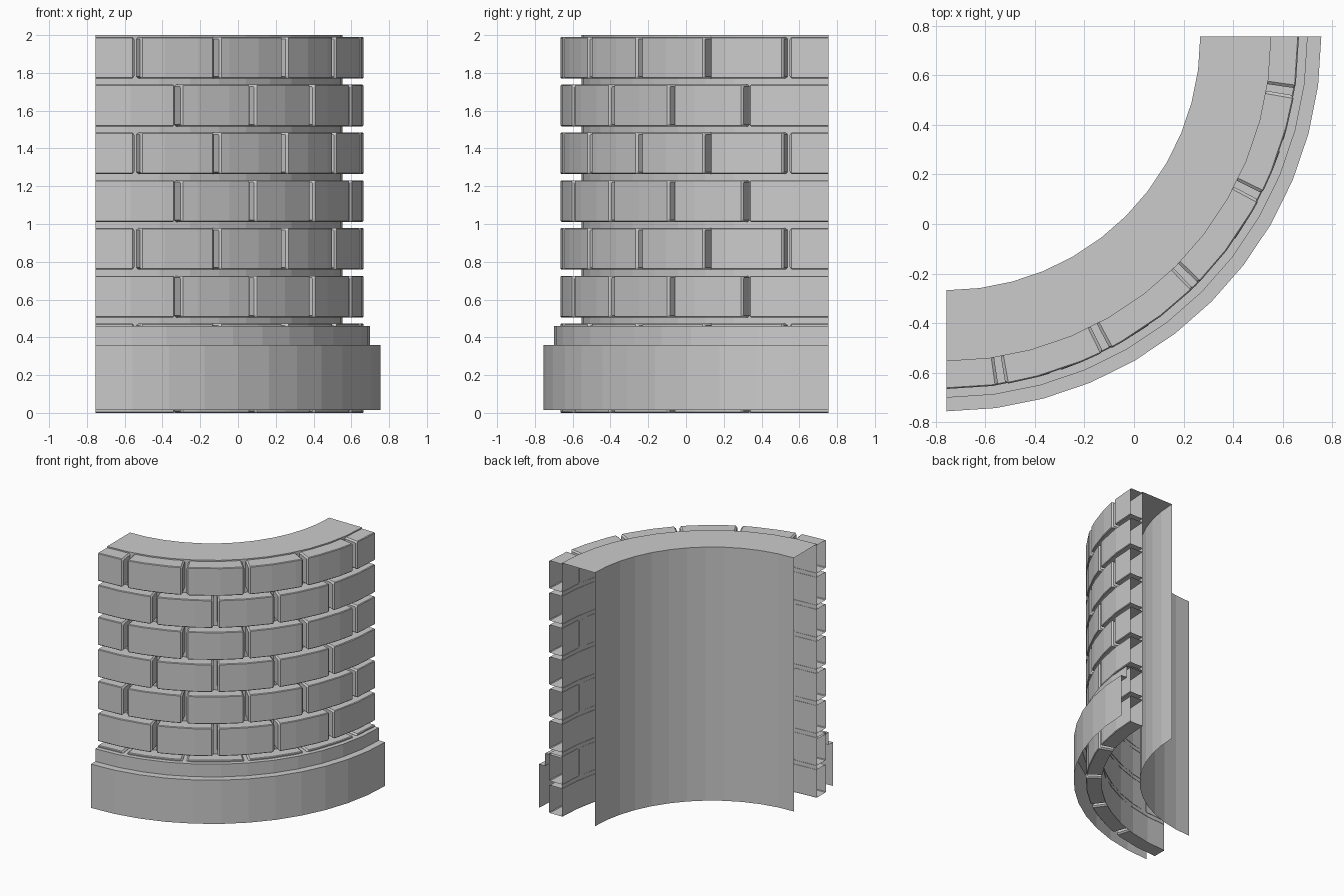
import bpy, bmesh
from math import sin, cos, radians

if "Cube" in bpy.data.objects:
    bpy.data.objects.remove(bpy.data.objects["Cube"])

CX, CY = -0.755, 0.755      # centre of the quarter tower
STEP = 7.5                  # degrees per facet
BEV = 0.01


def point(r, a, z):
    t = radians(a)
    return (CX + r * sin(t), CY - r * cos(t), z)


def sweep(bm, rings, cap_start=False, cap_end=False):
    """Join a list of (angle, profile) rings; profile = [(radius, z), ...]."""
    rows = [[bm.verts.new(point(r, a, z)) for r, z in prof] for a, prof in rings]
    for p, q in zip(rows, rows[1:]):
        for i in range(len(p) - 1):
            bm.faces.new((p[i], q[i], q[i + 1], p[i + 1]))
    if cap_start:
        bm.faces.new(rows[0])
    if cap_end:
        bm.faces.new(rows[-1][::-1])


def finish(bm, name):
    me = bpy.data.meshes.new(name)
    bm.to_mesh(me)
    bm.free()
    ob = bpy.data.objects.new(name, me)
    bpy.context.collection.objects.link(ob)
    return ob


def shell(name, prof):
    bm = bmesh.new()
    sweep(bm, [(i * STEP, prof) for i in range(13)])
    return finish(bm, name)


def brick(bm, a0, a1, z0, z1):
    """Curved brick, open at the two cut ends of the quarter ring."""
    r0, r1, b = 1.305, 1.42, BEV
    full = [(r0, z0), (r1 - b / 2, z0), (r1, z0 + b / 2),
            (r1, z1 - b / 2), (r1 - b / 2, z1), (r0, z1)]
    small = [(r0, z0 + b), (r1 - 1.5 * b, z0 + b), (r1 - b, z0 + 1.5 * b),
             (r1 - b, z1 - 1.5 * b), (r1 - b * 1.5, z1 - b), (r0, z1 - b)]
    cap0, cap1 = a0 > 0.1, a1 < 89.9
    e = 0.5
    s = a0 + (e if cap0 else 0)
    f = a1 - (e if cap1 else 0)
    mids = [i * STEP for i in range(13) if s + 0.3 < i * STEP < f - 0.3]
    rings = [(a, full) for a in [s] + mids + [f]]
    if cap0:
        rings.insert(0, (a0, small))
    if cap1:
        rings.append((a1, small))
    sweep(bm, rings, cap0, cap1)


# Wall core: inner face, top and outer face, open below and at the ends
shell("wall_core", [(1.308, 0), (1.308, 2), (1.022, 2), (1.022, 0)])

# Stepped plinth around the foot
shell("plinth", [(1.51, 0.015), (1.51, 0.36), (1.455, 0.36),
                 (1.455, 0.46), (1.308, 0.46)])

# Eight brick courses with staggered joints
GAP = 0.6
for k in range(8):
    z = 0.2529 * k
    first = 9 if k % 2 else 18
    joints = list(range(first, 90, 18))
    bm = bmesh.new()
    for lo, hi in zip([None] + joints, joints + [None]):
        brick(bm, 0 if lo is None else lo + GAP,
              90 if hi is None else hi - GAP, z, z + 0.22)
    finish(bm, f"brick_course_{k + 1}")
